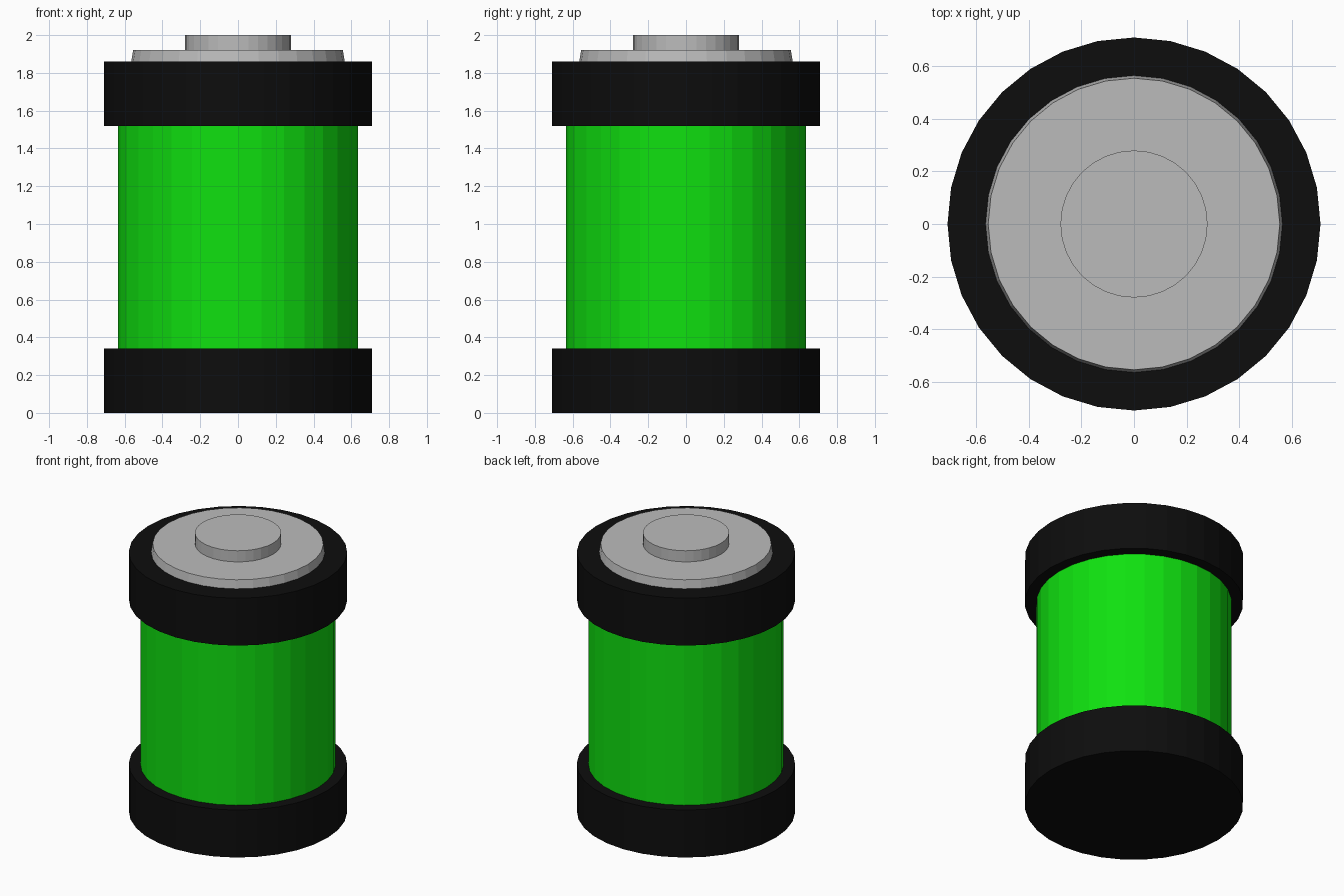
import bpy, bmesh, math

if "Cube" in bpy.data.objects:
    bpy.data.objects.remove(bpy.data.objects["Cube"])

SIDES = 32


def material(name, rgb):
    m = bpy.data.materials.new(name)
    m.diffuse_color = (*rgb, 1)
    m.use_nodes = True
    m.node_tree.nodes["Principled BSDF"].inputs["Base Color"].default_value = m.diffuse_color
    return m


black = material("black", (0.004, 0.004, 0.004))
green = material("bright green", (0.005, 0.75, 0.005))
silver = material("silver grey", (0.50, 0.50, 0.50))


def lathe(name, profile, mat):
    """Spin (radius, z) points, listed bottom to top, around z; radius 0 closes the end."""
    bm = bmesh.new()
    rings = []
    for r, z in profile:
        if r == 0:
            rings.append([bm.verts.new((0, 0, z))] * SIDES)
        else:
            rings.append([bm.verts.new((r * math.cos(a), r * math.sin(a), z))
                          for a in (2 * math.pi * i / SIDES for i in range(SIDES))])
    for low, high in zip(rings, rings[1:]):
        for i in range(SIDES):
            j = (i + 1) % SIDES
            quad = [low[i], low[j], high[j], high[i]]
            bm.faces.new(list(dict.fromkeys(quad)))
    mesh = bpy.data.meshes.new(name)
    bm.to_mesh(mesh)
    bm.free()
    mesh.materials.append(mat)
    obj = bpy.data.objects.new(name, mesh)
    bpy.context.collection.objects.link(obj)
    return obj


# Green body between the two caps
lathe("body", [(0.635, 0.34), (0.635, 1.52)], green)

# Black end caps
lathe("bottom_cap", [(0, 0), (0.71, 0), (0.71, 0.34), (0.635, 0.34)], black)
lathe("top_cap", [(0.635, 1.52), (0.71, 1.52), (0.71, 1.86), (0.565, 1.86)], black)

# Silver terminal: slightly tapered plate with a raised button
lathe("terminal_plate", [(0.565, 1.86), (0.555, 1.92), (0.28, 1.92)], silver)
lathe("terminal_button", [(0.28, 1.92), (0.28, 2.0), (0, 2.0)], silver)
